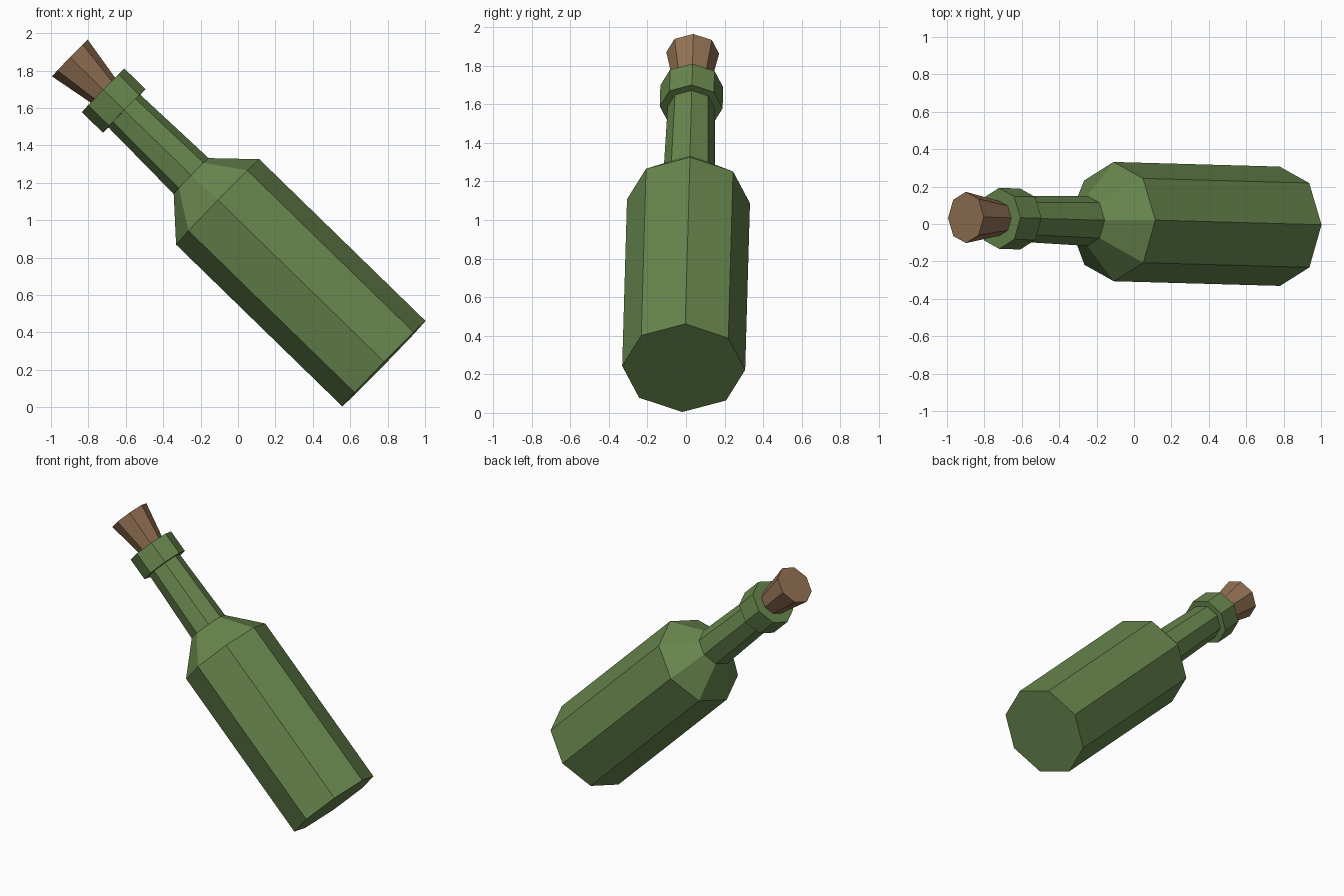
import bpy, bmesh, math
from mathutils import Vector, Matrix

if "Cube" in bpy.data.objects:
    bpy.data.objects.remove(bpy.data.objects["Cube"])

SIDES = 8


def material(name, rgb):
    m = bpy.data.materials.new(name)
    m.diffuse_color = (*rgb, 1)
    m.use_nodes = True
    m.node_tree.nodes["Principled BSDF"].inputs["Base Color"].default_value = m.diffuse_color
    return m


glass = material("bottle green", (0.138, 0.238, 0.076))
brown = material("cork brown", (0.29, 0.165, 0.088))

# Tilted bottle frame: local z runs from the base centre to the cork top
base = Vector((0.78, -0.012, 0.233))
tip = Vector((-0.90, 0.035, 1.868))
axis = (tip - base).normalized()
up = Vector((0.697, 0.025, 0.717))
up = (up - axis * up.dot(axis)).normalized()
side = axis.cross(up)
frame = Matrix((up, side, axis)).transposed().to_4x4()
frame.translation = base


def turned(name, profile, mat):
    """Octagonal lathe solid from (radius, height) pairs, capped at both ends."""
    bm = bmesh.new()
    rings = []
    for r, h in profile:
        rings.append([bm.verts.new((r * math.cos(2 * math.pi * i / SIDES),
                                    r * math.sin(2 * math.pi * i / SIDES), h))
                      for i in range(SIDES)])
    for a, b in zip(rings, rings[1:]):
        for i in range(SIDES):
            j = (i + 1) % SIDES
            bm.faces.new((a[i], a[j], b[j], b[i]))
    bm.faces.new(rings[0][::-1])
    bm.faces.new(rings[-1])
    bmesh.ops.recalc_face_normals(bm, faces=bm.faces)
    mesh = bpy.data.meshes.new(name)
    bm.to_mesh(mesh)
    bm.free()
    mesh.materials.append(mat)
    ob = bpy.data.objects.new(name, mesh)
    ob.matrix_world = frame
    bpy.context.collection.objects.link(ob)


# Body, shoulder, tapering neck and stepped lip
turned("bottle", [(0.319, 0), (0.319, 1.24), (0.134, 1.438), (0.122, 1.938),
                  (0.163, 1.938), (0.163, 2.095)], glass)
# Flared cork, pushed into the mouth
turned("cork", [(0.085, 2.05), (0.137, 2.343)], brown)
